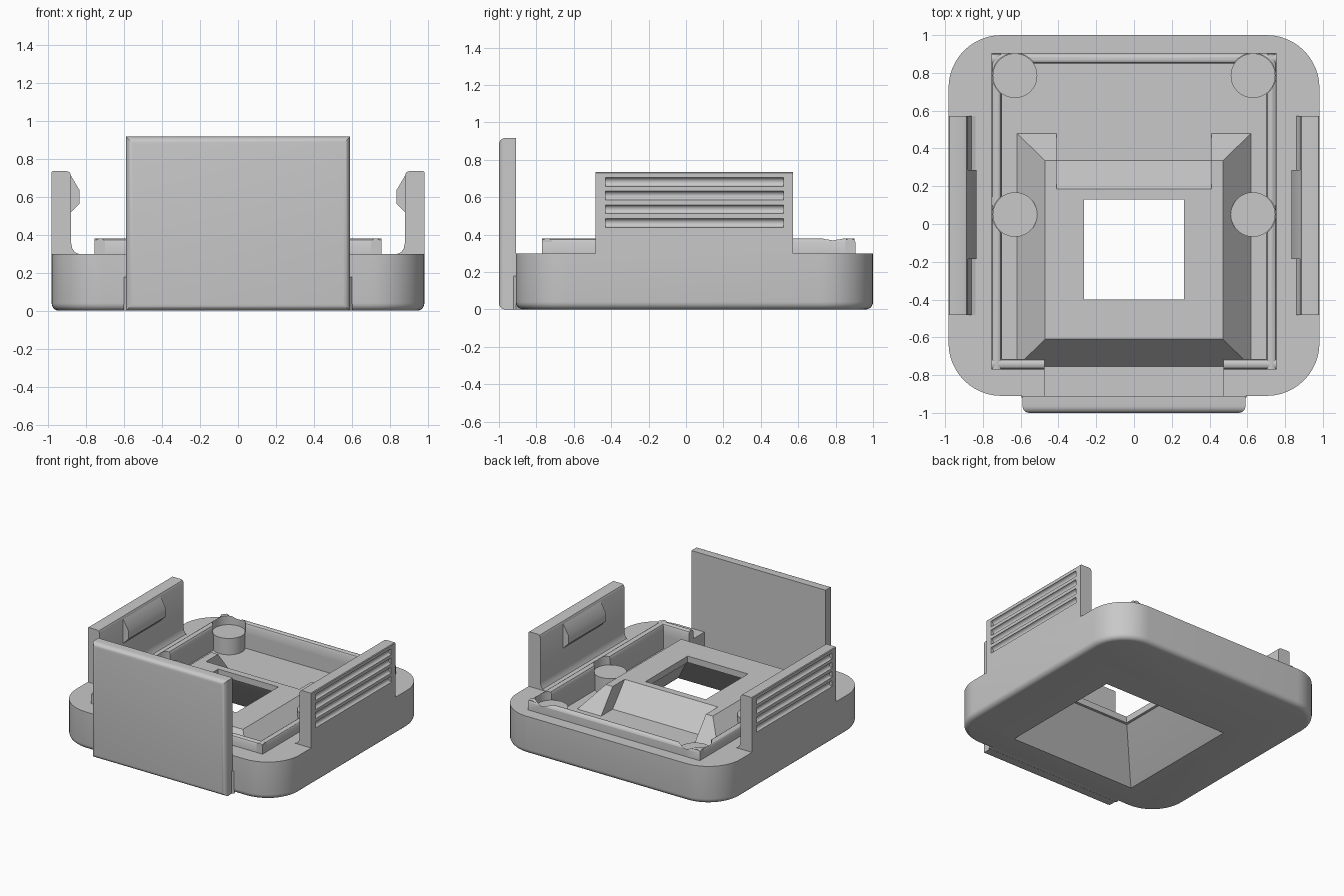
import bpy, bmesh, math
from mathutils import Vector

if "Cube" in bpy.data.objects:
    bpy.data.objects.remove(bpy.data.objects["Cube"], do_unlink=True)

grey = bpy.data.materials.new("plain grey")
grey.use_nodes = True
grey.diffuse_color = (0.58, 0.58, 0.58, 1)
grey.node_tree.nodes["Principled BSDF"].inputs["Base Color"].default_value = grey.diffuse_color


def finish(name, bm):
    bmesh.ops.recalc_face_normals(bm, faces=bm.faces)
    me = bpy.data.meshes.new(name)
    bm.to_mesh(me)
    bm.free()
    me.materials.append(grey)
    ob = bpy.data.objects.new(name, me)
    bpy.context.collection.objects.link(ob)
    return ob


def prism(name, pts, lo, hi, axis="z", bevel=0, pick=None):
    """Extrude a 2D outline along an axis, optionally rounding picked edges."""
    place = {"x": lambda a, b, c: (c, a, b), "y": lambda a, b, c: (a, c, b),
             "z": lambda a, b, c: (a, b, c)}[axis]
    bm = bmesh.new()
    face = bm.faces.new([bm.verts.new(place(a, b, lo)) for a, b in pts])
    new = bmesh.ops.extrude_face_region(bm, geom=[face])["geom"]
    shift = Vector(place(0, 0, hi - lo))
    bmesh.ops.translate(bm, vec=shift, verts=[v for v in new if isinstance(v, bmesh.types.BMVert)])
    bmesh.ops.recalc_face_normals(bm, faces=bm.faces)
    if bevel:
        edges = [e for e in bm.edges if all(pick(v.co) for v in e.verts)]
        bmesh.ops.bevel(bm, geom=edges, offset=bevel, segments=5, profile=0.5, affect="EDGES")
    return finish(name, bm)


def rect(x0, x1, y0, y1):
    return [(x0, y0), (x1, y0), (x1, y1), (x0, y1)]


def circle(x, y, r, n=40):
    return [(x + r * math.cos(2 * math.pi * i / n), y + r * math.sin(2 * math.pi * i / n)) for i in range(n)]


def loft(name, levels):
    """Stack rectangles given as (z, half width, front, back)."""
    bm = bmesh.new()
    rings = [[bm.verts.new((x, y, z)) for x, y in rect(-w, w, y0, y1)] for z, w, y0, y1 in levels]
    bm.faces.new(rings[0])
    bm.faces.new(rings[-1])
    for a, b in zip(rings, rings[1:]):
        for i in range(4):
            j = (i + 1) % 4
            bm.faces.new((a[i], a[j], b[j], b[i]))
    return finish(name, bm)


def combine(ob, tool, op="DIFFERENCE"):
    mod = ob.modifiers.new(op, "BOOLEAN")
    mod.operation, mod.solver, mod.object = op, "EXACT", tool
    bpy.context.view_layer.objects.active = ob
    bpy.ops.object.modifier_apply(modifier=mod.name)
    bpy.data.objects.remove(tool, do_unlink=True)


FLOOR, RIM, PLATE, SIDE = 0.18, 0.30, 0.36, 0.982

# Rounded tray with a soft bottom edge
outline = []
for cx, cy, start in ((SIDE - 0.28, 0.72, 0), (0.28 - SIDE, 0.72, 90),
                      (0.28 - SIDE, -0.63, 180), (SIDE - 0.28, -0.63, 270)):
    for i in range(13):
        t = math.radians(start + i * 7.5)
        outline.append((cx + 0.28 * math.cos(t), cy + 0.28 * math.sin(t)))
base = prism("base_tray", outline, 0, RIM, "z", 0.04, lambda c: c.z < 0.001)
combine(base, prism("cavity", rect(-0.70, 0.70, -0.72, 0.85), FLOOR, 1))
combine(base, prism("front_channel", rect(-0.475, 0.475, -1, -0.70), FLOOR, 1))

# Raised hood with a recessed back
hood = loft("hood", [(FLOOR, 0.62, -0.755, 0.48), (PLATE, 0.47, -0.61, 0.335)])
recess = [(0.335, FLOOR - 0.1), (0.335, FLOOR), (0.185, PLATE), (0.185, 0.5), (0.6, 0.5), (0.6, FLOOR - 0.1)]
combine(hood, prism("recess", recess, -0.41, 0.41, "x"))
combine(base, hood, "UNION")

# Funnel below that narrows to a square window
combine(base, loft("funnel", [(-0.01, 0.56, -0.695, 0.36), (0.02, 0.53, -0.67, 0.325),
                              (0.31, 0.285, -0.42, 0.145)]))
combine(base, prism("window", rect(-0.265, 0.265, -0.40, 0.13), 0.1, 1))

# Front panel with rounded outer edges, joined to the tray by a low web
panel = prism("front_panel", rect(-0.59, 0.59, 0, 0.917), -1, -0.91, "y", 0.035, lambda c: c.y < -0.99)
web = [(-0.588, -0.925), (0.588, -0.925), (0.603, -0.908), (0.588, -0.872), (-0.588, -0.872), (-0.603, -0.908)]
parts = [base, panel, prism("panel_web", web, 0.001, FLOOR - 0.002)]

# Raised lip around the cavity, interrupted at the posts
lip = [(0, 0.29), (0, 0.36), (0.006, 0.373), (0.018, 0.38), (0.035, 0.38), (0.048, 0.373),
       (0.055, 0.36), (0.055, 0.29)]
posts = [(s * 0.63, y) for s in (-1, 1) for y in (0.05, 0.785)]
back = prism("back_lip", [(0.85 + a, z) for a, z in lip], -0.755, 0.755, "x")
parts.append(back)
for s, side in ((1, "left"), (-1, "right")):
    rail = prism(side + "_lip", [(s * (0.70 + a), z) for a, z in lip], -0.77, 0.90, "y")
    ends = sorted((s * 0.475, s * 0.755))
    front = prism(side + "_front_lip", [(-0.715 - a, z) for a, z in lip], ends[0], ends[1], "x")
    parts += [rail, front]
    for x, y in posts:
        if x * s > 0:
            combine(rail, prism("gap", circle(x, y, 0.12), 0.2, 0.5))
for x, y in posts:
    if y > 0.5:
        combine(back, prism("gap", circle(x, y, 0.12), 0.2, 0.5))

# Support posts
for x, y in posts:
    name = ("left" if x > 0 else "right") + ("_back" if y > 0.5 else "_middle") + "_post"
    parts.append(prism(name, circle(x, y, 0.118), FLOOR - 0.01, 0.31))

# Side clips with a foot fillet, an inner hook and outer grip grooves
clip = [(SIDE, 0.29), (SIDE, 0.73), (SIDE - 0.005, 0.735), (0.90, 0.735), (0.888, 0.73), (0.88, 0.715),
        (0.88, 0.36), (0.874, 0.33), (0.86, 0.308), (0.84, 0.30), (0.84, 0.29)]
hook = [(0.885, 0.72), (0.835, 0.635), (0.835, 0.565), (0.885, 0.515)]
for s, side in ((1, "left"), (-1, "right")):
    wall = prism(side + "_clip", [(s * x, z) for x, z in clip], -0.483, 0.573, "y")
    for i in range(4):
        groove = prism("groove", circle(s * (SIDE + 0.003), 0.682 - 0.073 * i, 0.024, 20), -0.43, 0.52, "y")
        combine(wall, groove)
    parts += [wall, prism(side + "_hook", [(s * x, z) for x, z in hook], -0.185, 0.285, "y")]

# Smooth shading with sharp creases
bpy.ops.object.select_all(action="DESELECT")
for ob in parts:
    ob.select_set(True)
bpy.context.view_layer.objects.active = base
bpy.ops.object.shade_smooth_by_angle(angle=math.radians(32))
